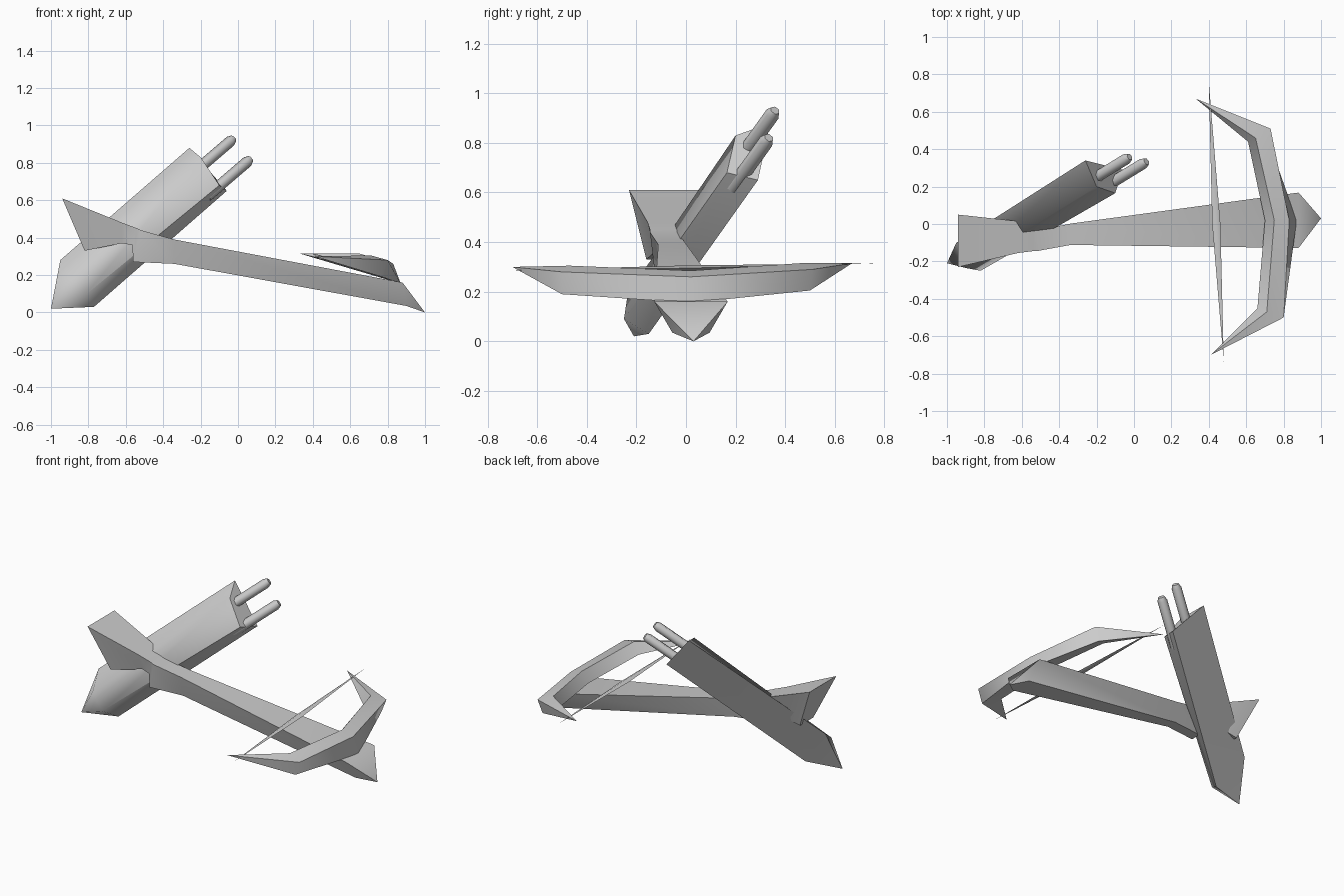
import bpy, bmesh, math
from mathutils import Vector

cube = bpy.data.objects.get("Cube")
if cube:
    bpy.data.objects.remove(cube)

gray = bpy.data.materials.new("plain_gray")
gray.use_nodes = True
gray.diffuse_color = (0.6, 0.6, 0.6, 1)
gray.node_tree.nodes["Principled BSDF"].inputs["Base Color"].default_value = (0.6, 0.6, 0.6, 1)


def loft(name, rings, angle=62):
    """Skin a list of rings; a ring of one point closes to a tip."""
    bm = bmesh.new()
    loops = [[bm.verts.new(p) for p in ring] for ring in rings]
    for a, b in zip(loops, loops[1:]):
        n = max(len(a), len(b))
        for i in range(n):
            j = (i + 1) % n
            if len(a) == 1:
                bm.faces.new((a[0], b[j], b[i]))
            elif len(b) == 1:
                bm.faces.new((a[i], a[j], b[0]))
            else:
                bm.faces.new((a[i], a[j], b[j], b[i]))
    for end in (loops[0], loops[-1]):
        if len(end) > 2:
            bm.faces.new(end)
    bmesh.ops.recalc_face_normals(bm, faces=bm.faces)
    mesh = bpy.data.meshes.new(name)
    bm.to_mesh(mesh)
    bm.free()
    mesh.materials.append(gray)
    obj = bpy.data.objects.new(name, mesh)
    bpy.context.collection.objects.link(obj)
    bpy.ops.object.select_all(action='DESELECT')
    obj.select_set(True)
    bpy.context.view_layer.objects.active = obj
    bpy.ops.object.shade_smooth_by_angle(angle=math.radians(angle))
    return obj


def trapezoid(yc, top, bottom):
    """Stock section: (x, z, half width) for the top and bottom edges."""
    (xt, zt, wt), (xb, zb, wb) = top, bottom
    return [(xt, yc + wt, zt), (xt, yc - wt, zt), (xb, yc - wb, zb), (xb, yc + wb, zb)]


# Stock, from flared butt through the narrow grip to the pointed nose
loft("stock", [
    trapezoid(-0.09, (-0.94, 0.61, 0.14), (-0.82, 0.33, 0.07)),
    trapezoid(-0.07, (-0.62, 0.48, 0.085), (-0.62, 0.37, 0.045)),
    trapezoid(-0.09, (-0.54, 0.45, 0.055), (-0.565, 0.36, 0.035)),
    trapezoid(-0.09, (-0.52, 0.44, 0.055), (-0.56, 0.27, 0.035)),
    trapezoid(-0.055, (-0.34, 0.39, 0.057), (-0.34, 0.26, 0.035)),
    trapezoid(0.02, (0.88, 0.16, 0.148), (0.9, 0.035, 0.075)),
    [(1.0, 0.03, 0.0)],
])

# Bow limbs, tip to tip
loft("bow_limbs", [
    [(0.41, -0.70, 0.30)],
    [(0.66, -0.45, 0.24), (0.71, -0.47, 0.305), (0.80, -0.50, 0.28), (0.77, -0.50, 0.19)],
    [(0.70, 0.02, 0.22), (0.75, 0.02, 0.285), (0.83, 0.02, 0.26), (0.87, 0.02, 0.155)],
    [(0.61, 0.44, 0.25), (0.65, 0.46, 0.315), (0.73, 0.51, 0.29), (0.70, 0.50, 0.205)],
    [(0.33, 0.67, 0.315)],
])

# Bow string, thickest in the middle
r = 0.022
loft("bow_string", [
    [(0.48, -0.74, 0.285)],
    [(0.44 - r, 0, 0.295), (0.44, 0, 0.295 + r / 2), (0.44 + r, 0, 0.295), (0.44, 0, 0.295 - r / 2)],
    [(0.40, 0.76, 0.315)],
])

# Quiver: flat back, rounded front, slanted pointed foot
loft("quiver", [
    [(-0.26, 0.34, 0.88), (-0.20, 0.20, 0.83), (-0.10, 0.165, 0.68), (-0.06, 0.29, 0.65)],
    [(-0.95, -0.10, 0.28), (-0.90, -0.235, 0.19), (-0.82, -0.25, 0.09), (-0.77, -0.15, 0.03)],
    [(-1.0, -0.21, 0.02)],
])

# Two bolts standing out of the quiver
axis = Vector((0.7, 0.43, 0.6)).normalized()
side = axis.cross(Vector((0, 1, 0))).normalized()
other = axis.cross(side)


def hexagon(center, radius):
    return [center + radius * (side * math.cos(k * math.pi / 3) + other * math.sin(k * math.pi / 3))
            for k in range(6)]


for label, end in (("upper", (-0.03, 0.355, 0.925)), ("lower", (0.06, 0.33, 0.815))):
    end = Vector(end)
    loft(label + "_bolt", [
        hexagon(end - axis * 0.33, 0.03),
        hexagon(end - axis * 0.015, 0.03),
        hexagon(end + axis * 0.01, 0.02),
    ])
